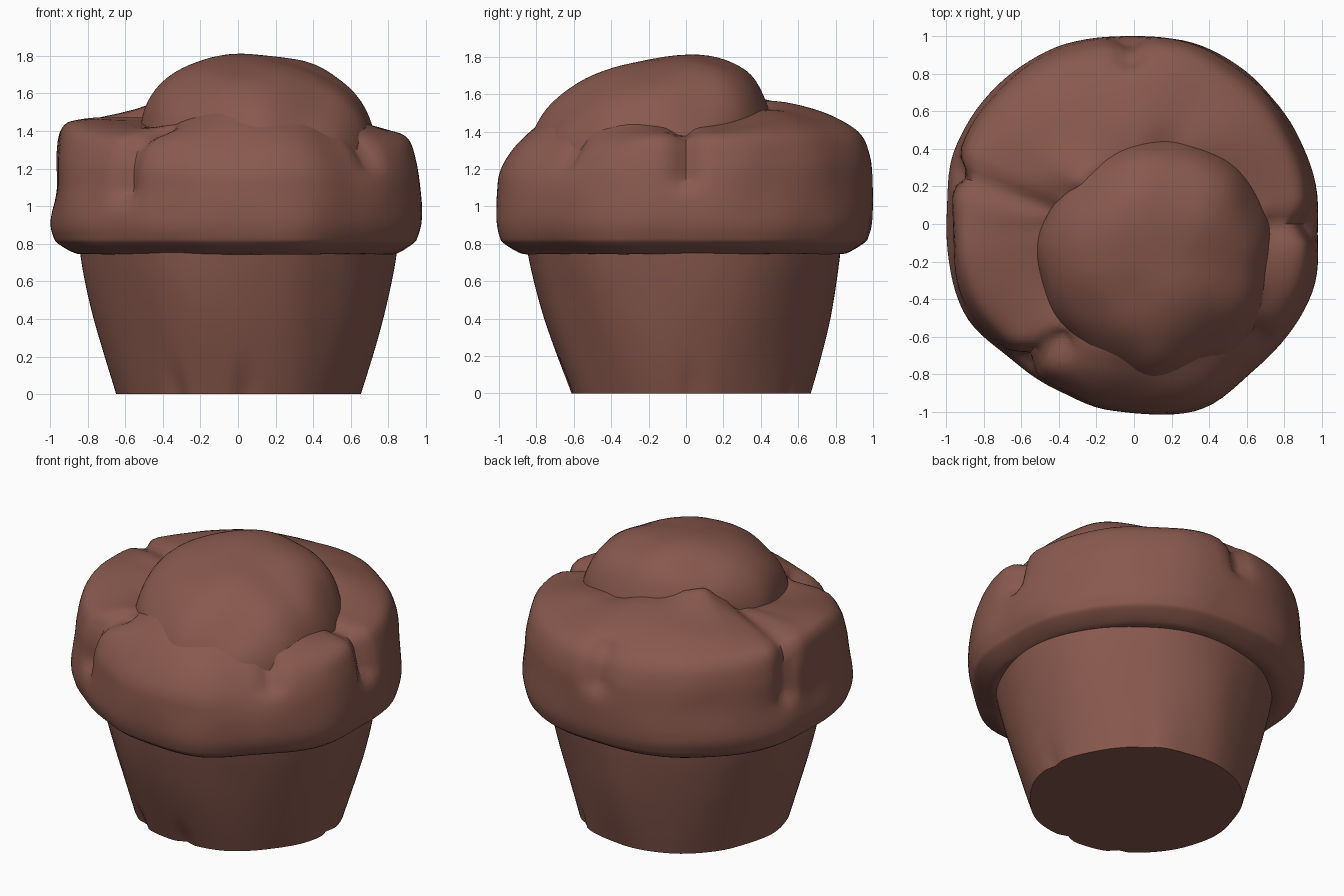
import bpy, bmesh, math
from mathutils import Vector, noise

if "Cube" in bpy.data.objects:
    bpy.data.objects.remove(bpy.data.objects["Cube"])

SEG = 120

brown = bpy.data.materials.new("chocolate_brown")
brown.diffuse_color = (0.25, 0.10, 0.076, 1)
brown.use_nodes = True
brown.node_tree.nodes["Principled BSDF"].inputs["Base Color"].default_value = brown.diffuse_color


def mix(a, b, c, d, t):
    """Catmull-Rom blend of four numbers."""
    return 0.5 * (2 * b + (c - a) * t + (2 * a - 5 * b + 4 * c - d) * t * t
                  + (3 * b - a - 3 * c + d) * t ** 3)


def smooth_profile(pts, steps=4):
    out = []
    for i in range(len(pts) - 1):
        q = [pts[max(0, min(len(pts) - 1, i + k))] for k in (-1, 0, 1, 2)]
        for s in range(steps):
            out.append(tuple(mix(*[p[j] for p in q], s / steps) for j in (0, 1)))
    return out + [pts[-1]]


def around(table, deg):
    """Cosine interpolation of (angle, value) pairs around a full turn."""
    t = sorted(table)
    t = [(t[-1][0] - 360, t[-1][1])] + t + [(t[0][0] + 360, t[0][1])]
    for (a, u), (b, v) in zip(t, t[1:]):
        if a <= deg <= b:
            f = (1 - math.cos(math.pi * (deg - a) / (b - a))) / 2
            return u * (1 - f) + v * f


def skin(name, rings, cap_bottom=False, apex=None):
    """Joins rings of points into one smooth surface."""
    bm = bmesh.new()
    rows = [[bm.verts.new(p) for p in ring] for ring in rings]
    for lo, hi in zip(rows, rows[1:]):
        for i in range(SEG):
            j = (i + 1) % SEG
            bm.faces.new((lo[i], lo[j], hi[j], hi[i]))
    if cap_bottom:
        bm.faces.new(rows[0][::-1])
    if apex:
        tip = bm.verts.new(apex)
        for i in range(SEG):
            bm.faces.new((rows[-1][i], rows[-1][(i + 1) % SEG], tip))
    me = bpy.data.meshes.new(name)
    bm.to_mesh(me)
    bm.free()
    me.materials.append(brown)
    ob = bpy.data.objects.new(name, me)
    bpy.context.collection.objects.link(ob)
    bpy.ops.object.select_all(action='DESELECT')
    ob.select_set(True)
    bpy.context.view_layer.objects.active = ob
    bpy.ops.object.shade_smooth_by_angle(angle=math.radians(50))
    return ob


def bump(p, scale, amount):
    return amount * noise.noise(Vector(p) * scale + Vector((3.1, 7.7, 1.3)))


angles = [360 * i / SEG for i in range(SEG)]

# Tapered lower cake with faint flutes and small chips along its foot
cup_profile = smooth_profile([(0.645, 0), (0.705, 0.2), (0.767, 0.42),
                              (0.815, 0.63), (0.84, 0.77), (0.85, 0.83)])
chips = [(273, 0.03), (240, 0.025), (0, 0.02), (55, 0.015)]
rings = []
for r, z in cup_profile:
    ring = []
    for a in angles:
        c, s = math.cos(math.radians(a)), math.sin(math.radians(a))
        rr = r + bump((c, s, z * 0.6), 2.2, 0.022)
        for pos, deep in chips:
            d = (a - pos + 180) % 360 - 180
            rr -= deep * math.exp(-(d / 4) ** 2 - (z / 0.13) ** 2)
        ring.append((rr * c, rr * s + 0.02 * (1 - z / 0.6), z))
    rings.append(ring)
skin("cup_base", rings, cap_bottom=True)

# Overhanging crust: side profiles blended around the rim
rim = [(0, .98), (24, .99), (53, 1.005), (73, 1.015), (93, 1.0), (125, 1.035),
       (157, 1.03), (180, .995), (207, 1.015), (230, .97), (245, .975), (263, .995),
       (292, 1.045), (311, 1.0), (337, 1.015)]
lip = [(0.80, 0.75), (0.865, 0.748), (0.955, 0.80), (0.982, 0.84), (1.0, 0.93)]
sides = {
    0: [(0.985, 1.1), (0.965, 1.25), (0.92, 1.37), (0.80, 1.41), (0.6, 1.43), (0.3, 1.4)],
    60: [(0.99, 1.1), (0.975, 1.26), (0.92, 1.39), (0.77, 1.47), (0.57, 1.52), (0.3, 1.5)],
    90: [(0.995, 1.1), (0.98, 1.27), (0.92, 1.40), (0.75, 1.50), (0.53, 1.56), (0.3, 1.56)],
    140: [(0.985, 1.1), (0.97, 1.27), (0.92, 1.40), (0.78, 1.48), (0.58, 1.54), (0.36, 1.64)],
    162: [(0.98, 1.1), (0.97, 1.28), (0.93, 1.42), (0.80, 1.47), (0.6, 1.51), (0.36, 1.56)],
    185: [(0.975, 1.1), (0.97, 1.28), (0.94, 1.42), (0.84, 1.46), (0.6, 1.46), (0.3, 1.45)],
    222: [(0.985, 1.1), (0.965, 1.23), (0.91, 1.35), (0.79, 1.40), (0.6, 1.42), (0.3, 1.4)],
    270: [(1.0, 1.08), (0.98, 1.2), (0.885, 1.34), (0.76, 1.45), (0.6, 1.53), (0.3, 1.45)],
    318: [(0.995, 1.08), (0.965, 1.2), (0.90, 1.31), (0.79, 1.41), (0.64, 1.51), (0.3, 1.44)],
}
# Cracks: path, width, depth
cracks = [
    ([(-0.97, 0.29, 1.12), (-0.92, 0.26, 1.40), (-0.66, 0.15, 1.48), (-0.45, 0.1, 1.5)], 0.065, 0.07),
    ([(-0.61, -0.75, 1.09), (-0.55, -0.70, 1.32), (-0.40, -0.64, 1.40)], 0.065, 0.075),
    ([(0.97, 0.0, 1.17), (0.90, 0.0, 1.37), (0.76, -0.02, 1.42)], 0.065, 0.075),
    ([(-0.02, 0.98, 1.22), (-0.02, 0.90, 1.40)], 0.07, 0.06),
    ([(0.72, -0.66, 1.26), (0.66, -0.60, 1.36)], 0.06, 0.06),
]


def carve(p):
    p = Vector(p)
    inward = (Vector((0, 0, 1.0)) - p).normalized()
    push = 0
    for path, width, depth in cracks:
        for a, b in zip(map(Vector, path), map(Vector, path[1:])):
            t = max(0, min(1, (p - a).dot(b - a) / (b - a).length_squared))
            push = max(push, depth * math.exp(-((p - a.lerp(b, t)).length / width) ** 2))
    return p + inward * (push + bump(p, 3.0, 0.015))


columns = []
for a in angles:
    pts = [tuple(around([(k, v[i][j]) for k, v in sides.items()], a) for j in (0, 1))
           for i in range(6)]
    R = around(rim, a)
    c, s = math.cos(math.radians(a)), math.sin(math.radians(a))
    columns.append([carve((r * R * c, r * R * s, z))
                    for r, z in smooth_profile(lip + pts, 5)])
skin("muffin_crust", list(zip(*columns)), apex=(0, 0, 1.46))

# Raised dome, off centre and tilted toward the front
cx, cy = 0.12, -0.15
reach = [(0, .62), (45, .62), (90, .61), (135, .59), (180, .64), (225, .66),
         (270, .71), (315, .68)]
rings = []
for k in range(20):
    t = math.cos(math.pi / 2 * k / 20.5)
    z = 1.28 + 0.505 * math.sqrt(max(0, 1 - t ** 2.9))
    ring = []
    for a in angles:
        c, s = math.cos(math.radians(a)), math.sin(math.radians(a))
        r = t * around(reach, a)
        x, y = cx + r * c, cy + r * s
        n = bump((x, y, z), 3.5, 0.02)
        ring.append((x + n * c * t, y + n * s * t,
                     z + 0.17 * (y - cy) - 0.06 * (x - cx) + n))
    rings.append(ring)
top = sum((Vector(p) for p in rings[-1]), Vector()) / SEG
skin("muffin_dome", rings, apex=tuple(top))
